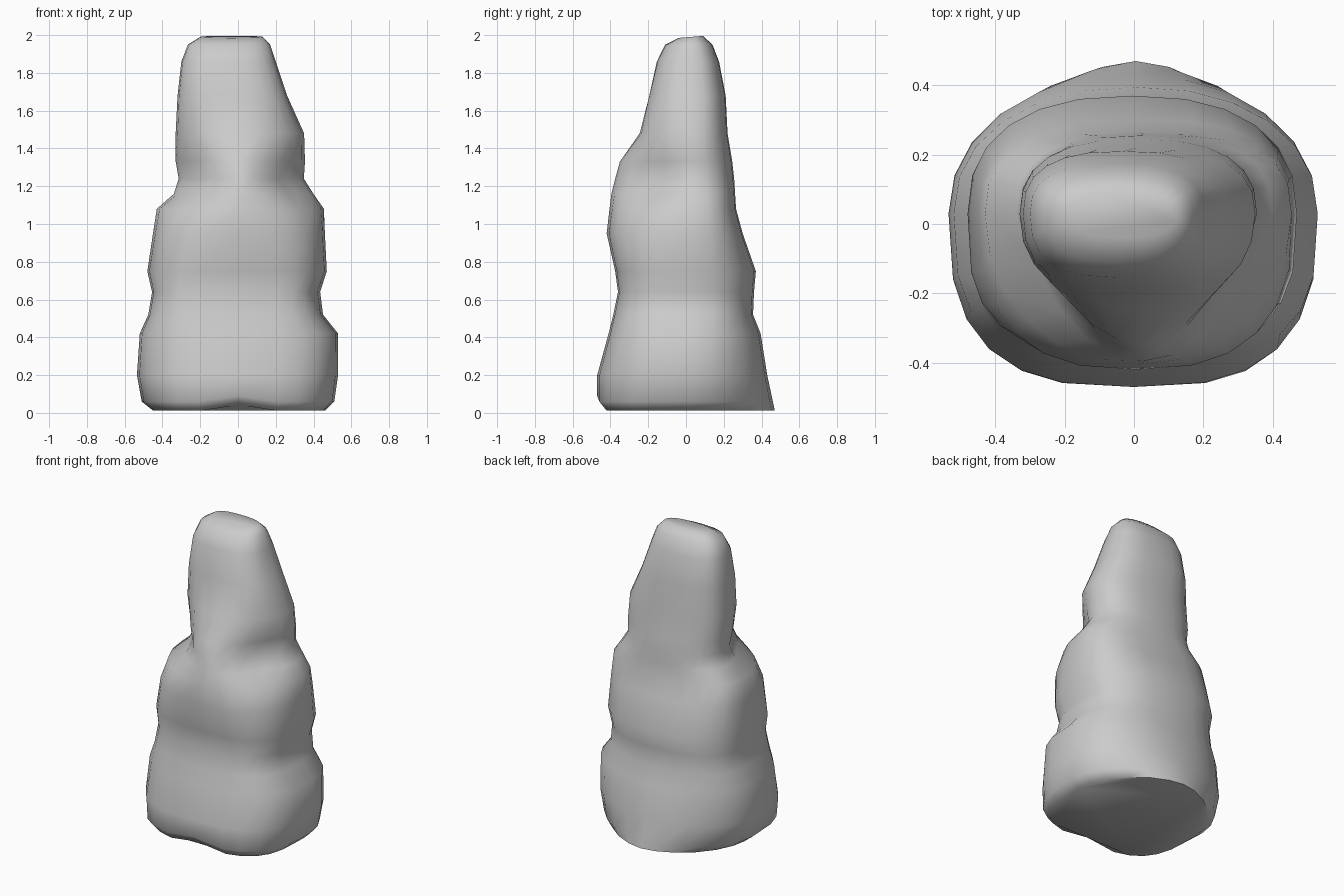
import bpy, bmesh
from math import cos, sin, pi, exp
from mathutils import Vector

# height, left x, right x, front y, back y, front roundness, back roundness
RINGS = [
    (0.012, -0.45, 0.46, -0.43, 0.47, 3.3, 1.75),
    (0.06, -0.51, 0.51, -0.47, 0.46, 3.0, 1.85),
    (0.20, -0.535, 0.53, -0.47, 0.43, 2.8, 2.1),
    (0.42, -0.52, 0.53, -0.41, 0.395, 3.0, 2.2),
    (0.52, -0.475, 0.45, -0.385, 0.355, 3.4, 2.5),
    (0.64, -0.455, 0.435, -0.36, 0.36, 3.5, 2.5),
    (0.75, -0.48, 0.47, -0.375, 0.37, 3.1, 2.4),
    (0.95, -0.45, 0.46, -0.42, 0.30, 2.6, 2.7),
    (1.08, -0.43, 0.455, -0.405, 0.265, 2.1, 2.7),
    (1.16, -0.34, 0.40, -0.395, 0.26, 1.75, 2.6),
    (1.24, -0.315, 0.35, -0.375, 0.255, 1.5, 2.5),
    (1.33, -0.33, 0.355, -0.35, 0.245, 1.55, 2.5),
    (1.48, -0.33, 0.35, -0.245, 0.22, 2.2, 2.5),
    (1.68, -0.32, 0.26, -0.20, 0.21, 2.5, 2.6),
    (1.86, -0.30, 0.20, -0.155, 0.175, 2.6, 2.6),
    (1.95, -0.265, 0.17, -0.11, 0.14, 2.5, 2.5),
    (1.99, -0.20, 0.13, -0.04, 0.09, 2.4, 2.4),
]
SIDES = 24

# hollows (negative) and bulges: centre, radius, push outward
DENTS = [
    ((0.27, -0.17, 1.18), 0.12, -0.05),
    ((-0.27, -0.17, 1.22), 0.11, -0.03),
    ((-0.12, -0.19, 1.72), 0.09, -0.02),
    ((0.42, -0.25, 0.62), 0.11, -0.015),
]


def power(v, n):
    return (abs(v) ** (2 / n)) * (1 if v >= 0 else -1)


def ring_point(ring, i):
    z, xl, xr, yf, yb, nf, nb = ring
    a = 2 * pi * i / SIDES
    c, s = cos(a), sin(a)
    n = nb if s >= 0 else nf
    cx, cy = (xl + xr) / 2, 0.03
    p = Vector((cx + power(c, n) * (xr - xl) / 2,
                cy + power(s, n) * ((yb - cy) if s >= 0 else (cy - yf)), z))
    out = Vector((p.x - cx, p.y - cy, 0)).normalized()
    for centre, radius, push in DENTS:
        d = (p - Vector(centre)).length / radius
        p += out * push * exp(-d * d)
    return p


# Loft the carved body through the rings
bm = bmesh.new()
rows = [[bm.verts.new(ring_point(r, i)) for i in range(SIDES)] for r in RINGS]
for low, high in zip(rows, rows[1:]):
    for i in range(SIDES):
        j = (i + 1) % SIDES
        bm.faces.new((low[i], low[j], high[j], high[i]))
bm.faces.new(rows[0][::-1])
bm.faces.new(rows[-1])

# Tip the crown slightly and notch the front foot edge
for v in rows[-1]:
    v.co.z += 0.08 * (v.co.y - 0.02)
for v in rows[0] + rows[1]:
    if v.co.y < -0.3 and abs(v.co.x) < 0.06:
        v.co.z += 0.03

bmesh.ops.recalc_face_normals(bm, faces=bm.faces)
mesh = bpy.data.meshes.new("carved_body")
bm.to_mesh(mesh)
bm.free()
body = bpy.data.objects.new("carved_body", mesh)
bpy.context.collection.objects.link(body)
bpy.context.view_layer.objects.active = body
body.select_set(True)
bpy.ops.object.shade_smooth_by_angle(angle=pi / 3)
